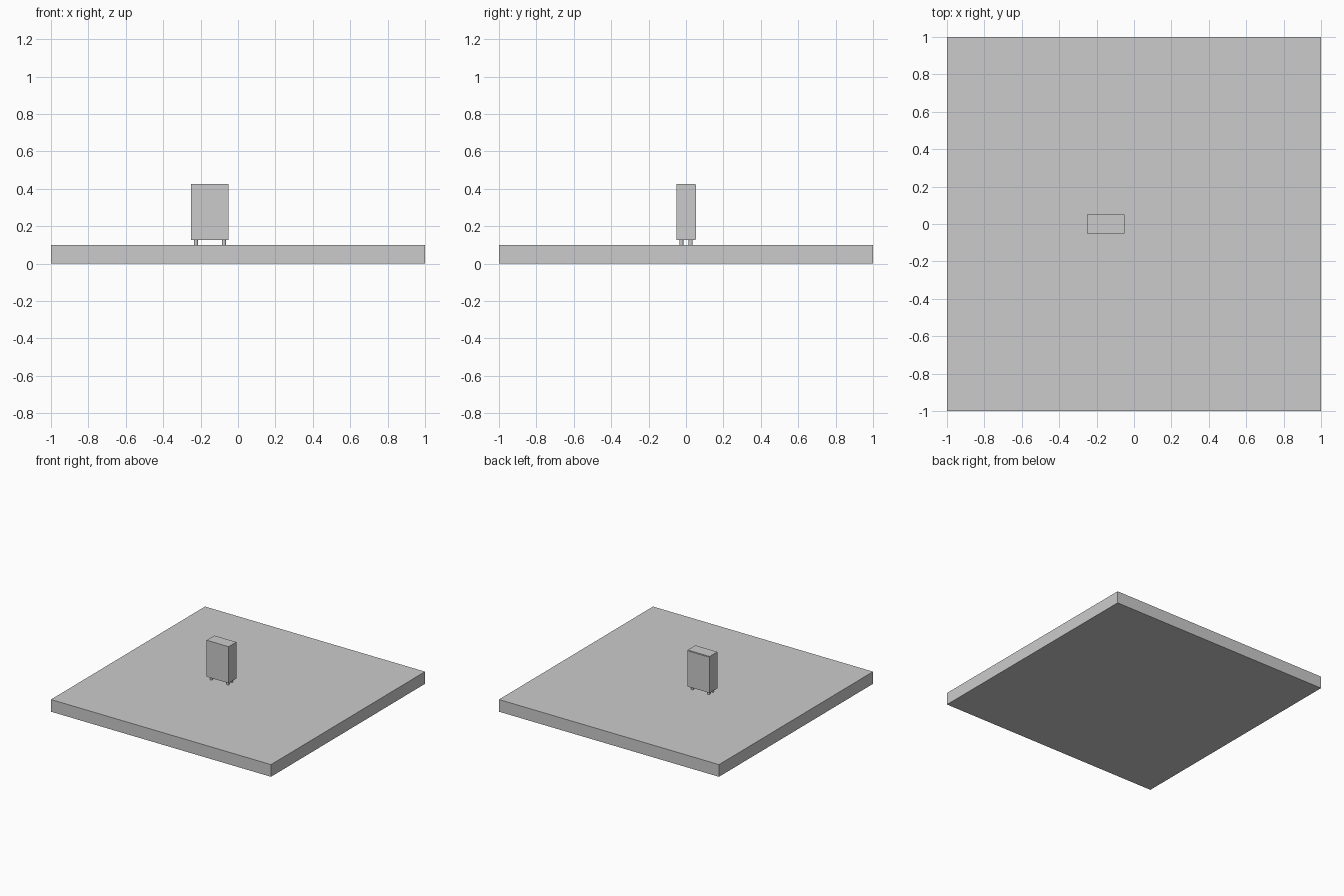
import bpy

if "Cube" in bpy.data.objects:
    bpy.data.objects.remove(bpy.data.objects["Cube"])


def box(name, lo, hi):
    centre = [(a + b) / 2 for a, b in zip(lo, hi)]
    bpy.ops.mesh.primitive_cube_add(size=1, location=centre)
    o = bpy.context.object
    o.name = name
    o.scale = [b - a for a, b in zip(lo, hi)]
    bpy.ops.object.transform_apply(location=False, rotation=False, scale=True)
    return o


CX = -0.15  # centre of the cabinet

# Floor slab
box("floor_slab", (-1, -1, 0), (1, 1, 0.1))

# Cabinet body
box("cabinet_body", (CX - 0.1, -0.05, 0.125), (CX + 0.1, 0.05, 0.425))

# Thin panel on the back
box("back_panel", (CX - 0.095, 0.05, 0.13), (CX + 0.095, 0.054, 0.42))

# Four short feet
for sx in (-1, 1):
    for sy in (-1, 1):
        bpy.ops.mesh.primitive_cylinder_add(
            vertices=16, radius=0.011, depth=0.025,
            location=(CX + sx * 0.075, sy * 0.025, 0.1125))
        bpy.context.object.name = "foot"
        bpy.ops.object.shade_smooth_by_angle()
